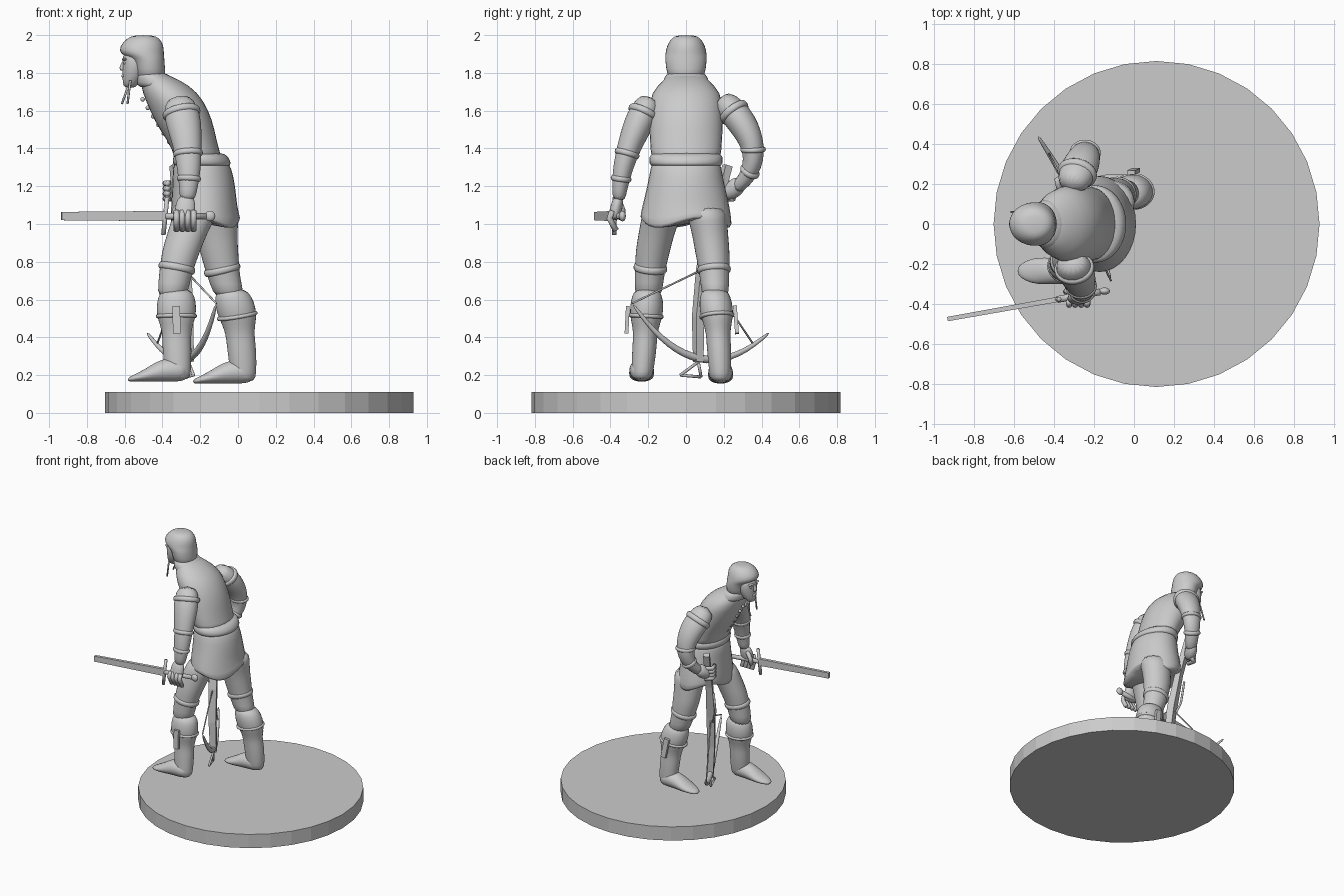
import bpy, bmesh, math
from mathutils import Vector

cube = bpy.data.objects.get("Cube")
if cube:
    bpy.data.objects.remove(cube, do_unlink=True)

grey = bpy.data.materials.new("plain_grey")
grey.use_nodes = True
grey.diffuse_color = (0.6, 0.6, 0.6, 1)
grey.node_tree.nodes["Principled BSDF"].inputs["Base Color"].default_value = grey.diffuse_color

X_AXIS, Y_AXIS, Z_AXIS = Vector((1, 0, 0)), Vector((0, 1, 0)), Vector((0, 0, 1))


def finish(name, bm, smooth=True, subsurf=0):
    """Turn the bmesh into a grey object."""
    bmesh.ops.recalc_face_normals(bm, faces=bm.faces)
    mesh = bpy.data.meshes.new(name)
    bm.to_mesh(mesh)
    bm.free()
    mesh.materials.append(grey)
    obj = bpy.data.objects.new(name, mesh)
    bpy.context.collection.objects.link(obj)
    if subsurf:
        obj.modifiers.new("Subdivision", "SUBSURF").levels = subsurf
    for face in mesh.polygons:
        face.use_smooth = smooth


def loft(name, sections, ref=X_AXIS, axis=None, sides=16, subsurf=1, hem=None):
    """Skin elliptical rings of (centre, radius along ref, other radius)."""
    centres = [Vector(section[0]) for section in sections]
    last = len(centres) - 1
    square = sides == 4
    bm, rings = bmesh.new(), []
    for i, (centre, along_ref, across) in enumerate(sections):
        tangent = axis or (centres[min(i + 1, last)] - centres[max(i - 1, 0)]).normalized()
        u = (ref - tangent * ref.dot(tangent)).normalized()
        v = tangent.cross(u)
        grow = math.sqrt(2) if square else 1
        ring = []
        for k in range(sides):
            angle = math.tau * (k + square / 2) / sides
            point = centres[i] + grow * (u * math.cos(angle) * along_ref + v * math.sin(angle) * across)
            if hem and i >= last - 1:
                point.z += hem(angle)
            ring.append(bm.verts.new(point))
        rings.append(ring)
    for lower, upper in zip(rings, rings[1:]):
        for k in range(sides):
            n = (k + 1) % sides
            bm.faces.new((lower[k], lower[n], upper[n], upper[k]))
    bm.faces.new(rings[0])
    bm.faces.new(rings[-1])
    finish(name, bm, not square, 0 if square else subsurf)


def bend(start, middle, end, radii, aspect=1.0):
    """Rings along the parabola through three points, one for each radius."""
    a, m, b = Vector(start), Vector(middle), Vector(end)
    sections = []
    for i, r in enumerate(radii):
        t = i / (len(radii) - 1)
        centre = a * (1 - t) * (1 - 2 * t) + m * 4 * t * (1 - t) + b * t * (2 * t - 1)
        sections.append((centre, r, r * aspect))
    return sections


def upright(name, profile, **options):
    """Stack level rings of (x, z, depth radius, width radius)."""
    loft(name, [((x, 0, z), depth, width) for x, z, depth, width in profile], axis=Z_AXIS, **options)


def rod(name, points, radius):
    ref = Y_AXIS if abs(points[0][1] - points[-1][1]) < 0.05 else X_AXIS
    loft(name, [(point, radius, radius) for point in points], ref=ref, sides=8, subsurf=0)


def ball(name, centre, size):
    bm = bmesh.new()
    bmesh.ops.create_uvsphere(bm, u_segments=16, v_segments=10, radius=1)
    for vert in bm.verts:
        vert.co = Vector(c + s * o for c, s, o in zip(centre, size, vert.co))
    finish(name, bm)


def band(name, section, next_section, extra):
    """A narrow raised ring around a limb, from one of its sections."""
    (p, r, s), direction = section, Vector(next_section[0]) - Vector(section[0])
    loft(name, [(p + direction * step, r + swell * extra, s + swell * extra)
                for step, swell in ((-0.2, 0), (0, 1), (0.2, 1), (0.4, 0))])


# Round base
bm = bmesh.new()
bmesh.ops.create_cone(bm, cap_ends=True, segments=32, radius1=0.817, radius2=0.817, depth=0.11)
bmesh.ops.translate(bm, verts=bm.verts, vec=(0.113, 0, 0.055))
finish("base", bm, smooth=False)

# Tunic body, collar, belt and pointed skirt
upright("tunic_body", [(-.45, 1.8, .06, .09), (-.41, 1.76, .11, .12), (-.36, 1.7, .15, .19), (-.31, 1.6, .16, .2),
                       (-.27, 1.5, .15, .2), (-.22, 1.39, .12, .19), (-.2, 1.3, .14, .19)])
upright("collar", [(-.47, 1.81, .08, .1), (-.44, 1.77, .1, .12), (-.42, 1.73, .12, .13), (-.4, 1.72, .1, .12)])
upright("belt", [(-.2, 1.38, .12, .18), (-.2, 1.36, .15, .2), (-.19, 1.32, .16, .2), (-.19, 1.3, .15, .19)])
upright("tunic_skirt", [(-.2, 1.36, .13, .18), (-.19, 1.3, .16, .19), (-.18, 1.2, .17, .21), (-.18, 1.08, .18, .24),
                        (-.17, 1.01, .19, .25), (-.17, 1, .18, .24)],
        hem=lambda angle: 0.035 * math.cos(3 * angle - 1))
for i in range(7):
    ball("button", (-.505 + .028 * i, 0, 1.66 - .045 * i), [.012] * 3)

# Hood and face
upright("hood", [(-.5, 2, .045, .045), (-.5, 1.985, .09, .08), (-.51, 1.94, .12, .105), (-.51, 1.9, .12, .112),
                 (-.48, 1.88, .092, .112), (-.47, 1.83, .085, .11), (-.46, 1.74, .08, .09)])
upright("face", [(-.54, 1.92, .07, .075), (-.545, 1.86, .068, .08), (-.55, 1.82, .062, .077),
                 (-.555, 1.775, .058, .062), (-.57, 1.74, .04, .042), (-.57, 1.72, .025, .025)])
upright("nose", [(-.6, 1.87, .01, .01), (-.62, 1.82, .016, .02), (-.605, 1.81, .012, .016)], sides=8)
ball("lips", (-.605, 0, 1.784), (.012, .026, .011))
ball("chin", (-.588, 0, 1.742), (.02, .024, .018))
for side in (-1, 1):
    ball("eye", (-.597, side * .033, 1.852), (.012, .015, .008))
    ball("brow", (-.598, side * .034, 1.872), (.016, .026, .008))
    rod("hood_string", [(-.57, side * .06, 1.76), (-.6 - side * .015, side * .06, 1.635)], .006)

# Arms run shoulder, elbow, wrist, with seams at shoulder, sleeve and bracer
arms = {"sword": ((-.32, -.18, 1.67), (-.265, -.31, 1.38), (-.27, -.355, 1.12)),
        "crossbow": ((-.32, .18, 1.67), (-.245, .355, 1.4), (-.32, .26, 1.18))}
for name, joints in arms.items():
    arm = bend(*joints, (.07, .096, .094, .083, .073, .066, .058, .048, .04), aspect=.84)
    loft(name + "_arm", arm)
    for label, i in (("shoulder_seam", 1), ("sleeve_cuff", 4), ("bracer_edge", 6)):
        band(f"{name}_{label}", arm[i], arm[i + 1], .008)

# Hands, with fingers wrapped round what they hold
loft("sword_hand", bend((-.27, -.355, 1.15), (-.28, -.37, 1.08), (-.28, -.385, 1.02), (.04, .054, .056, .045), .6))
loft("crossbow_hand", bend((-.3, .29, 1.23), (-.33, .25, 1.18), (-.35, .19, 1.16), (.038, .045, .045, .03), 1.1))
for i in range(4):
    x, z = -.325 + .03 * i, 1.215 - .027 * i
    rod("sword_finger", [(x, -.39, 1.07), (x, -.405, 1.03), (x, -.37, .965)], .016)
    rod("crossbow_finger", [(-.335, .25, z), (-.385, .22, z), (-.37, .165, z)], .016)
rod("sword_thumb", [(-.3, -.35, 1.11), (-.335, -.335, 1.07), (-.34, -.34, 1.02)], .016)

# Legs, boots with turned cuffs, and feet
thighs = {"front": ((-.2, -.11, 1.1), (-.3, -.175, .86), (-.35, -.2, .6)),
          "rear": ((-.11, .1, 1.1), (-.1, .14, .85), (-.04, .155, .6))}
boots = {"front": ((-.325, -.205, .66), (-.325, -.215, .42), (-.315, -.235, .17)),
         "rear": ((-.035, .15, .66), (.01, .17, .42), (.03, .183, .16))}
for name in thighs:
    thigh = bend(*thighs[name], (.125, .116, .107, .104, .093, .085, .08), aspect=.9)
    boot = bend(*boots[name], (.075, .1, .107, .106, .09, .078, .078, .077, .074, .07, .06), aspect=.84)
    loft(name + "_leg", thigh, axis=Z_AXIS)
    loft(name + "_boot", boot, axis=Z_AXIS)
    band(name + "_knee_tie", thigh[4], thigh[5], .008)
    band(name + "_boot_strap", boot[3], boot[4], .006)
    heel = boot[-1][0]
    foot = [(.05, .05, .035, .04), (.02, .05, .06, .055), (-.04, .06, .068, .066), (-.1, .05, .066, .058),
            (-.17, .028, .07, .034), (-.23, .014, .052, .02), (-.27, .004, .02, .01)]
    loft(name + "_foot", [(heel + Vector((x, 0, z)), wide, high) for x, z, wide, high in foot], ref=Y_AXIS)
    outward = Y_AXIS * math.copysign(.1, heel.y)
    loft(name + "_boot_flap", [(boot[i][0] + outward, .02, .01) for i in (2, 5)], sides=4)


# Sword, lying level and slightly aslant
def on_sword(x, rise=0):
    return Vector((x, -.31 + x * .178, 1.042 + rise))


loft("sword_blade", [(on_sword(-.935), .022, .011), (on_sword(-.385), .027, .013)], ref=Z_AXIS, sides=4)
rod("sword_grip", [on_sword(-.385), on_sword(-.17)], .017)
rod("sword_guard", [on_sword(-.375, .1), on_sword(-.385), on_sword(-.395, -.1)], .012)
ball("sword_pommel", on_sword(-.148), (.028, .018, .028))

# Crossbow, hanging point down from the hip
nut, foot_end, grip_end = (-.285, .09, .76), (-.262, .065, .27), (-.335, .22, 1.31)
loft("crossbow_stock", bend(foot_end, nut, grip_end, (.02, .024, .027, .022, .02), 1.1),
     ref=Vector((.45, -.9, 0)), sides=4)
bow = bend((-.115, -.285, .58), (-.265, .07, .285), (-.485, .445, .428),
           (.009, .013, .017, .02, .023, .023, .02, .017, .013, .009))
loft("crossbow_bow", bow, ref=Z_AXIS, sides=8)
for tip in (bow[0], bow[-2]):
    rod("bow_string", [tip[0], nut], .005)
ball("crossbow_nut", nut, (.03, .02, .022))
rod("crossbow_trigger", [(-.31, .1, .72), (-.345, .12, .82), (-.35, .15, .98)], .008)
for corner in ((-.235, -.03, .2), (-.275, .08, .19)):
    rod("crossbow_stirrup", [foot_end, corner], .008)
rod("crossbow_stirrup_tread", [(-.235, -.03, .2), (-.275, .08, .19)], .008)
